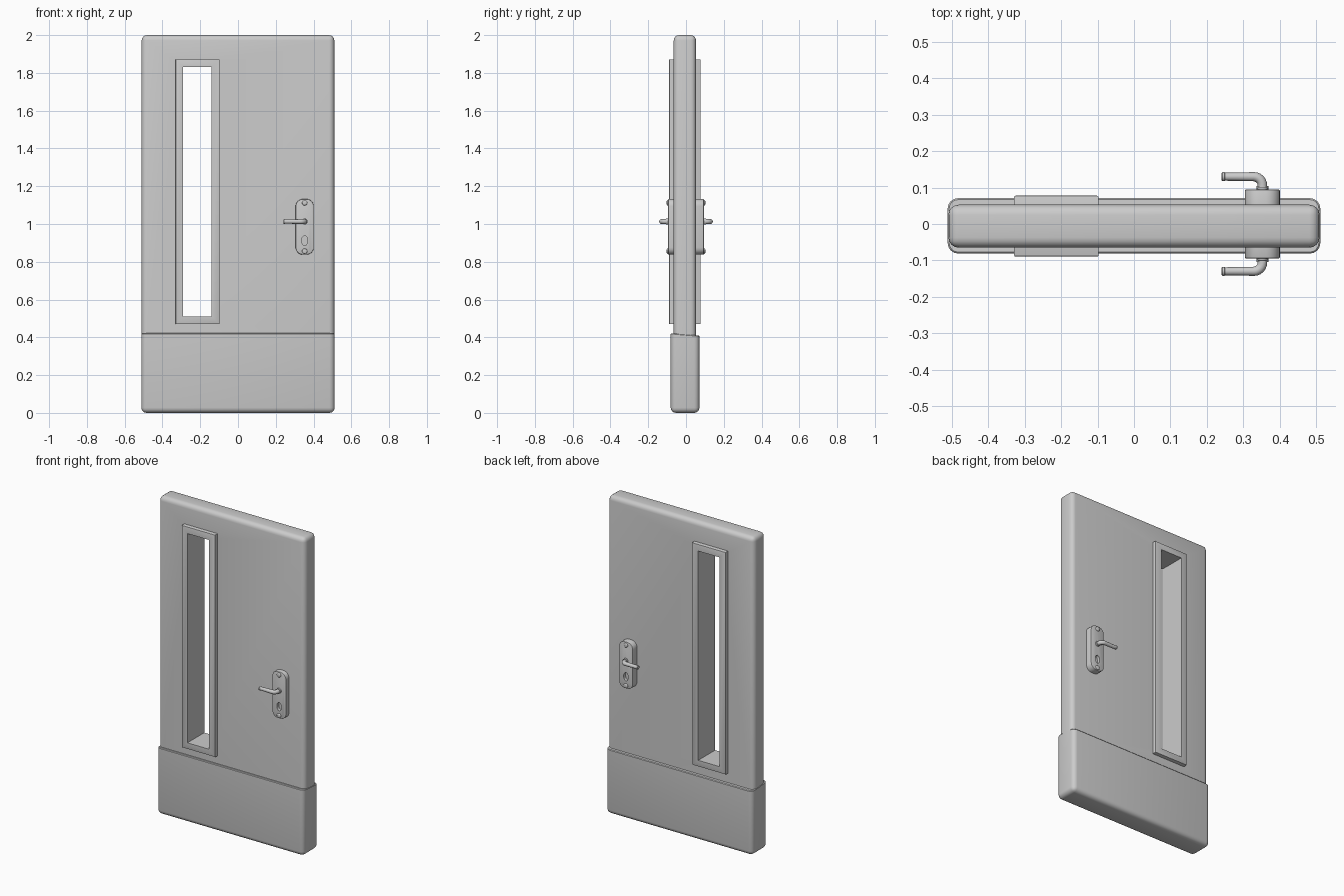
import bpy, bmesh
from math import sin, cos, pi

if "Cube" in bpy.data.objects:
    bpy.data.objects.remove(bpy.data.objects["Cube"])


def finish(name, bm):
    bmesh.ops.recalc_face_normals(bm, faces=bm.faces)
    me = bpy.data.meshes.new(name)
    bm.to_mesh(me)
    bm.free()
    ob = bpy.data.objects.new(name, me)
    bpy.context.collection.objects.link(ob)
    return ob


def smooth(ob):
    bpy.ops.object.select_all(action='DESELECT')
    ob.select_set(True)
    bpy.context.view_layer.objects.active = ob
    bpy.ops.object.shade_smooth_by_angle(angle=0.6)


def bevel(bm, edges, width, seg):
    bmesh.ops.bevel(bm, geom=edges, offset=width, offset_type='OFFSET',
                    segments=seg, profile=0.5, affect='EDGES', clamp_overlap=True)


def prism(outline, y0, y1):
    """Extrude an (x, z) outline along y."""
    bm = bmesh.new()
    f = bm.faces.new([bm.verts.new((x, y0, z)) for x, z in outline])
    new = bmesh.ops.extrude_face_region(bm, geom=[f])['geom']
    bmesh.ops.translate(bm, vec=(0, y1 - y0, 0),
                        verts=[v for v in new if isinstance(v, bmesh.types.BMVert)])
    return bm


def rect(x0, x1, z0, z1):
    return [(x0, z0), (x1, z0), (x1, z1), (x0, z1)]


def ellipse(cx, cz, rx, rz, n=20):
    return [(cx + rx * cos(2 * pi * i / n), cz + rz * sin(2 * pi * i / n)) for i in range(n)]


def rounded(x0, x1, z0, z1, r, n=6):
    pts = []
    for k, (cx, cz) in enumerate([(x1 - r, z1 - r), (x0 + r, z1 - r),
                                  (x0 + r, z0 + r), (x1 - r, z0 + r)]):
        for i in range(n + 1):
            a = pi / 2 * (k + i / n)
            pts.append((cx + r * cos(a), cz + r * sin(a)))
    return pts


def cut(ob, bm_cutter):
    c = finish('cutter', bm_cutter)
    c.hide_render = True
    m = ob.modifiers.new('cut', 'BOOLEAN')
    m.operation, m.solver, m.object = 'DIFFERENCE', 'EXACT', c
    bpy.context.view_layer.objects.active = ob
    bpy.ops.object.modifier_apply(modifier=m.name)
    bpy.data.objects.remove(c)


# Door slab, rounded on the sides and top, with a window opening
bm = prism(rect(-0.51, 0.51, 0.38, 2.0), -0.065, 0.053)
bevel(bm, [e for e in bm.edges if max(v.co.z for v in e.verts) > 1], 0.028, 4)
slab = finish('door_slab', bm)
cut(slab, prism(rect(-0.295, -0.135, 0.505, 1.835), -0.3, 0.3))
smooth(slab)

# Kick panel wrapped around the bottom, slightly lower at the back
bm = prism(rect(-0.512, 0.512, 0.0, 0.422), -0.081, 0.071)
for v in bm.verts:
    if v.co.z > 0.1 and v.co.y > 0:
        v.co.z = 0.409
bevel(bm, [e for e in bm.edges if min(v.co.z for v in e.verts) < 0.1], 0.028, 4)
bevel(bm, [e for e in bm.edges if min(v.co.z for v in e.verts) > 0.38], 0.004, 1)
smooth(finish('kick_panel', bm))

# Window frame lining the opening on both sides
bm = bmesh.new()
outer, inner = rect(-0.33, -0.097, 0.47, 1.872), rect(-0.29, -0.14, 0.51, 1.83)
loops = [[bm.verts.new((x, y, z)) for x, z in o]
         for o, y in ((outer, -0.09), (outer, 0.078), (inner, 0.078), (inner, -0.09))]
for a, b in zip(loops, loops[1:] + loops[:1]):
    for i in range(4):
        j = (i + 1) % 4
        bm.faces.new((a[i], a[j], b[j], b[i]))
bevel(bm, [e for e in bm.edges if abs(e.verts[0].co.y - e.verts[1].co.y) < 1e-4
           and len({v for v in e.verts} & set(loops[0] + loops[1])) == 2], 0.005, 2)
smooth(finish('window_frame', bm))

CX, LZ = 0.353, 1.013
for side, s in (('front', -1), ('back', 1)):
    # Handle plate with a keyhole recess
    bm = prism(rounded(0.305, 0.401, 0.838, 1.132, 0.038), s * 0.045, s * 0.095)
    bevel(bm, [e for e in bm.edges if all(abs(v.co.y) > 0.09 for v in e.verts)], 0.004, 2)
    plate = finish(side + '_handle_plate', bm)
    cut(plate, prism(ellipse(CX, 0.912, 0.016, 0.026), s * 0.075, s * 0.2))
    smooth(plate)

    # Plate screws, domed
    for where, z in (('top', 1.112), ('bottom', 0.856)):
        bm = prism(ellipse(CX, z, 0.014, 0.014, 16), s * 0.085, s * 0.102)
        bevel(bm, [e for e in bm.edges if all(abs(v.co.y) > 0.1 for v in e.verts)], 0.005, 3)
        smooth(finish(f'{side}_{where}_screw', bm))

    # Collar where the lever meets the plate
    bm = prism(ellipse(CX, LZ, 0.016, 0.016), s * 0.09, s * 0.105)
    smooth(finish(side + '_lever_collar', bm))

    # Bent lever: swept tube with an elbow and a slightly thicker tip
    r = 0.024
    path = [(CX, 0.09, 0.013), (CX, 0.13 - r, 0.013)]
    path += [(CX - r + r * cos(a), 0.13 - r + r * sin(a), 0.013)
             for a in (pi / 12 * i for i in range(1, 6))]
    path += [(CX - r, 0.13, 0.0125), (0.25, 0.13, 0.011), (0.249, 0.13, 0.0125),
             (0.243, 0.13, 0.0125), (0.241, 0.13, 0.0105)]
    cu = bpy.data.curves.new(side + '_lever', 'CURVE')
    cu.dimensions = '3D'
    cu.bevel_depth, cu.bevel_resolution, cu.use_fill_caps = 1.0, 4, True
    sp = cu.splines.new('POLY')
    sp.points.add(len(path) - 1)
    for p, (x, y, rad) in zip(sp.points, path):
        p.co, p.radius = (x, s * y, LZ, 1), rad
    lever = bpy.data.objects.new(side + '_lever', cu)
    bpy.context.collection.objects.link(lever)
    bpy.ops.object.select_all(action='DESELECT')
    lever.select_set(True)
    bpy.context.view_layer.objects.active = lever
    bpy.ops.object.convert(target='MESH')
    smooth(bpy.context.view_layer.objects.active)
